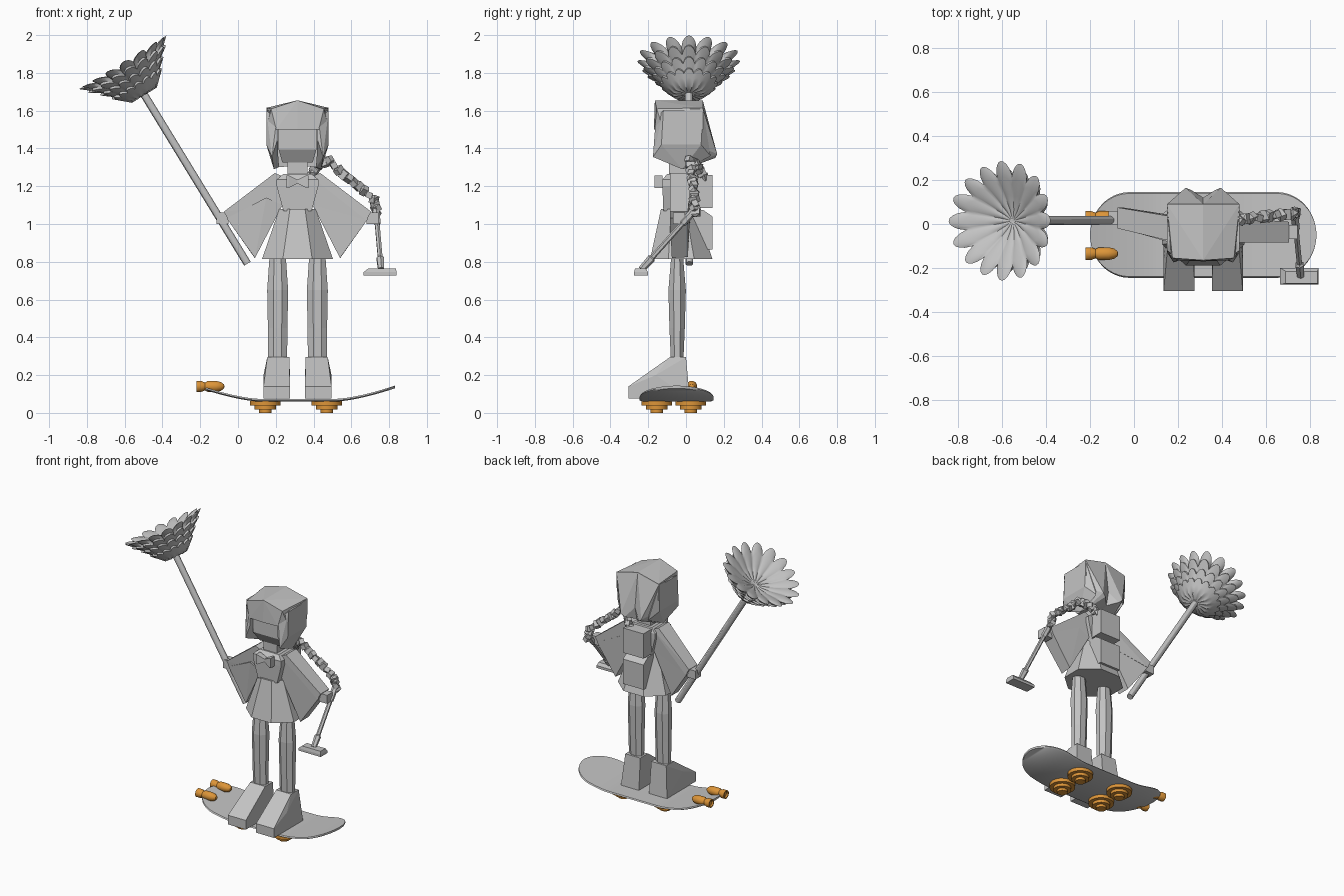
import bpy, bmesh, math, random
from mathutils import Vector, Matrix

random.seed(4)
CX = 0.315  # centre line of the figure


def material(name, col):
    m = bpy.data.materials.new(name)
    m.diffuse_color = (*col, 1)
    return m


GREY = material("grey", (0.55, 0.55, 0.55))
ORANGE = material("orange", (0.72, 0.30, 0.04))


def finish(name, bm, mat=GREY, smooth=None):
    bmesh.ops.recalc_face_normals(bm, faces=bm.faces)
    me = bpy.data.meshes.new(name)
    bm.to_mesh(me)
    bm.free()
    ob = bpy.data.objects.new(name, me)
    bpy.context.collection.objects.link(ob)
    me.materials.append(mat)
    if smooth:
        bpy.ops.object.select_all(action='DESELECT')
        ob.select_set(True)
        bpy.context.view_layer.objects.active = ob
        bpy.ops.object.shade_smooth_by_angle(angle=math.radians(smooth))
    return ob


def hull(name, pts, flip=False):
    """Faceted solid around points, optionally mirrored over the figure's centre."""
    bm = bmesh.new()
    for x, y, z in pts:
        bm.verts.new((2 * CX - x if flip else x, y, z))
    res = bmesh.ops.convex_hull(bm, input=bm.verts)
    bmesh.ops.delete(bm, geom=list({v for v in res["geom_interior"] + res["geom_unused"]
                                    if isinstance(v, bmesh.types.BMVert)}), context='VERTS')
    bmesh.ops.dissolve_limit(bm, angle_limit=0.02, verts=bm.verts, edges=bm.edges)
    return finish(name, bm)


def pair(name, pts):
    hull(name + "_left", pts)
    hull(name + "_right", pts, True)


def box(x0, x1, y0, y1, z0, z1):
    return [(x, y, z) for x in (x0, x1) for y in (y0, y1) for z in (z0, z1)]


def loft(name, rings, mat=GREY, smooth=None):
    """Skin a list of closed point rings and cap both ends."""
    bm = bmesh.new()
    vs = [[bm.verts.new(p) for p in r] for r in rings]
    n = len(vs[0])
    for a, b in zip(vs, vs[1:]):
        for i in range(n):
            bm.faces.new((a[i], a[(i + 1) % n], b[(i + 1) % n], b[i]))
    bm.faces.new(vs[0])
    bm.faces.new(vs[-1])
    return finish(name, bm, mat, smooth)


def ellipse(cx, cy, z, rx, ry, n, off=0.5):
    return [(cx + rx * math.cos((i + off) * 2 * math.pi / n),
             cy + ry * math.sin((i + off) * 2 * math.pi / n), z) for i in range(n)]


def turned(name, base, axis, profile, n, mat=GREY, smooth=30):
    """Turned solid; profile is (radius, distance along axis)."""
    m = Vector(axis).to_track_quat('Z', 'Y').to_matrix()
    rings = [[Vector(base) + m @ Vector(p) for p in ellipse(0, 0, h, r, r, n)] for r, h in profile]
    return loft(name, rings, mat, smooth)


# board with upturned rounded ends
def board_section(t):
    x = 0.315 + 0.515 * math.sin(t * math.pi / 2)
    d = abs(x - 0.315)
    e = max(0, (d - 0.335) / 0.18)
    w = 0.195 * math.sqrt(max(0.004, 1 - e * e))
    z = 0.06 + 0.07 * (max(0, d - 0.2) / 0.315) ** 1.5
    return [(x, -0.05 - w, z + 0.006), (x, -0.05 - w * 0.93, z), (x, -0.05 + w * 0.93, z),
            (x, -0.05 + w, z + 0.006), (x, -0.05 + w * 0.97, z + 0.014), (x, -0.05 - w * 0.97, z + 0.014)]


loft("board", [board_section(i / 24 - 1) for i in range(49)], smooth=40)

# stepped wheels below the board
for i, x in enumerate((0.145, 0.47)):
    for j, y in enumerate((-0.155, 0.025)):
        turned(f"wheel_{i}{j}", (x, y, 0), (0, 0, 1),
               [(0.033, 0), (0.033, 0.018), (0.057, 0.018), (0.057, 0.038), (0.082, 0.038), (0.082, 0.062)],
               24, ORANGE)

# thrusters at the tail
for i, y in enumerate((-0.135, 0.03)):
    turned(f"thruster_{i}", (-0.22, y, 0.14), (1, 0, 0),
           [(0.018, 0.01), (0.022, 0), (0.03, 0), (0.03, 0.025), (0.022, 0.045), (0.03, 0.06), (0.03, 0.105),
            (0.024, 0.13), (0.012, 0.145), (0.003, 0.148)], 12, ORANGE)

# boots and legs
boot = [(x, y, z) for x in (0.135, 0.275) for y, z in
        ((-0.305, 0.075), (-0.305, 0.14), (-0.16, 0.2), (0.02, 0.075))]
boot += [(x, y, 0.295) for x in (0.155, 0.272) for y in (-0.085, 0)]
pair("boot", boot)
for side, sx in (("left", 0.21), ("right", 2 * CX - 0.21)):
    loft("leg_" + side, [ellipse(sx, -0.047, z, rx, ry, 8) for z, rx, ry in
                         ((0.28, 0.054, 0.036), (0.45, 0.056, 0.044), (0.65, 0.06, 0.05), (0.85, 0.045, 0.032))])

# skirt, torso, neck
loft("skirt", [ellipse(CX, -0.025, 0.815, 0.203, 0.178, 8), ellipse(CX, -0.04, 1.08, 0.104, 0.1, 8)])
hull("torso", box(0.24, 0.39, -0.12, 0.05, 1.07, 1.09) + box(0.205, 0.425, -0.125, 0.055, 1.2, 1.235)
     + box(0.24, 0.39, -0.1, 0.04, 1.235, 1.265))
hull("neck", box(0.262, 0.368, -0.09, 0.02, 1.24, 1.36))

# bow at the collar
pair("bow_half", box(CX - 0.012, CX, -0.155, -0.125, 1.215, 1.235)
     + box(CX - 0.058, CX - 0.048, -0.168, -0.125, 1.19, 1.258))

# arms with hanging sleeves
def arm(name, dy, flip):
    hull("arm_" + name, [(0.195, -0.085, 1.27), (0.195, 0.03, 1.27), (0.24, -0.085, 1.25), (0.24, 0.03, 1.25),
                         (0.235, -0.08, 1.1), (0.235, 0.025, 1.1)]
         + [(x, y + dy, z) for x, z in ((-0.075, 1.065), (-0.05, 1.02)) for y in (-0.085, 0.01)], flip)
    hull("sleeve_" + name, [(0.235, -0.08, 1.1), (0.235, 0.025, 1.1), (0.15, -0.08, 1.14), (0.15, 0.025, 1.14)]
         + [(-0.06, -0.085 + dy, 1.03), (-0.06, 0.01 + dy, 1.03),
            (0.09, -0.075 + dy / 2, 0.82), (0.085, 0.01 + dy / 2, 0.825)], flip)
    hull("hand_" + name, box(-0.115, -0.05, -0.068 + dy, -0.005 + dy, 1.0, 1.06), flip)


arm("left", 0.065, False)
arm("right", 0.0, True)

# face with receding jaw
hull("face", box(0.215, 0.415, -0.14, 0.0, 1.395, 1.56) + box(0.235, 0.395, -0.095, 0.0, 1.325, 1.34))

# hair: crown, side locks, two back lobes
hull("hair_crown", [(CX, -0.165, 1.655), (CX, 0.09, 1.655), (CX, -0.17, 1.5), (CX, 0.1, 1.5)]
     + [(CX + s * dx, y, z) for s in (-1, 1) for dx, y, z in
        ((0.14, -0.155, 1.61), (0.165, 0.09, 1.615), (0.112, -0.165, 1.5), (0.165, -0.12, 1.5), (0.165, 0.09, 1.5))])
pair("hair_side", [(0.15, -0.12, 1.6), (0.15, 0.09, 1.6), (0.205, -0.16, 1.56), (0.205, 0.09, 1.6),
                   (0.15, -0.13, 1.42), (0.15, 0.08, 1.42), (0.21, -0.165, 1.45), (0.18, -0.175, 1.355),
                   (0.19, -0.02, 1.29), (0.215, 0.02, 1.3), (0.205, 0.13, 1.36)])
pair("hair_back", [(0.15, 0.02, 1.61), (0.15, 0.09, 1.61), (CX, 0.09, 1.65), (CX, 0.02, 1.65),
                   (0.15, 0.05, 1.42), (0.235, 0.165, 1.37), (0.26, 0.155, 1.35), (CX, 0.12, 1.42),
                   (0.21, 0.02, 1.3), (CX, 0.03, 1.31), (CX, 0.1, 1.33)])

# two-part backpack
hull("pack_upper", box(0.235, 0.395, 0.05, 0.14, 1.085, 1.26))
hull("pack_lower", box(0.235, 0.395, 0.03, 0.14, 0.865, 1.04) + box(0.235, 0.395, 0.03, 0.09, 0.9, 1.075))

# lumpy hose from the pack over the arm
path = [Vector(p) for p in ((0.38, 0.09, 1.25), (0.42, 0.06, 1.31), (0.48, 0.02, 1.335), (0.56, 0.03, 1.26),
                            (0.64, 0.04, 1.2), (0.72, 0.045, 1.13), (0.735, 0.05, 1.06))]
for i in range(19):
    k = min(int(i / 3), 5)
    a, b = path[k], path[k + 1]
    c = a.lerp(b, i / 3 - k)
    rot = (b - a).to_track_quat('Z', 'Y').to_matrix() @ Matrix.Rotation(i * 0.9, 3, 'Z') \
        @ Matrix.Rotation(random.uniform(-0.5, 0.5), 3, 'X')
    hull(f"hose_link_{i}", [c + rot @ Vector(p) for p in
                            box(-0.024, 0.024, -0.016, 0.016, -0.016, 0.016) + [(0, 0, -0.026), (0, 0, 0.026)]])

# suction wand and floor nozzle
start, end = Vector((0.73, 0.05, 1.08)), Vector((0.758, -0.235, 0.76))
length = (end - start).length
turned("wand", start, end - start, [(0.02, 0), (0.02, 0.1), (0.014, 0.11), (0.014, length * 0.8),
                                    (0.022, length * 0.82), (0.018, length)], 6, smooth=None)
hull("nozzle", box(0.665, 0.84, -0.275, -0.2, 0.728, 0.745) + box(0.69, 0.835, -0.27, -0.215, 0.745, 0.765))

# pole
low, top = Vector((0.05, 0.018, 0.79)), Vector((-0.5, 0.015, 1.69))
axis = (top - low).normalized()
turned("pole", low, axis, [(0.021, 0), (0.021, (top - low).length + 0.06)], 12)

# ruffled duster head with sixteen petals
rot = axis.to_track_quat('Z', 'Y').to_matrix()
rings = []
for r, h in ((0.02, -0.005), (0.085, 0), (0.12, 0.03), (0.155, 0.062), (0.148, 0.072), (0.195, 0.11), (0.188, 0.12),
             (0.24, 0.155), (0.232, 0.165), (0.272, 0.2), (0.25, 0.198), (0.2, 0.18), (0.12, 0.14), (0.05, 0.11),
             (0.004, 0.1)):
    ring = []
    for i in range(128):
        t = i * 2 * math.pi / 128
        w = 1 - abs(math.cos(8 * t)) ** 0.8
        f = r / 0.272
        q = r * (1 - 0.24 * w * f) * (1 + 0.03 * f * math.sin(3 * t))
        ring.append(top + rot @ Vector((q * math.cos(t), q * math.sin(t), h - 0.03 * w * f)))
    rings.append(ring)
loft("duster_head", rings, smooth=50)
